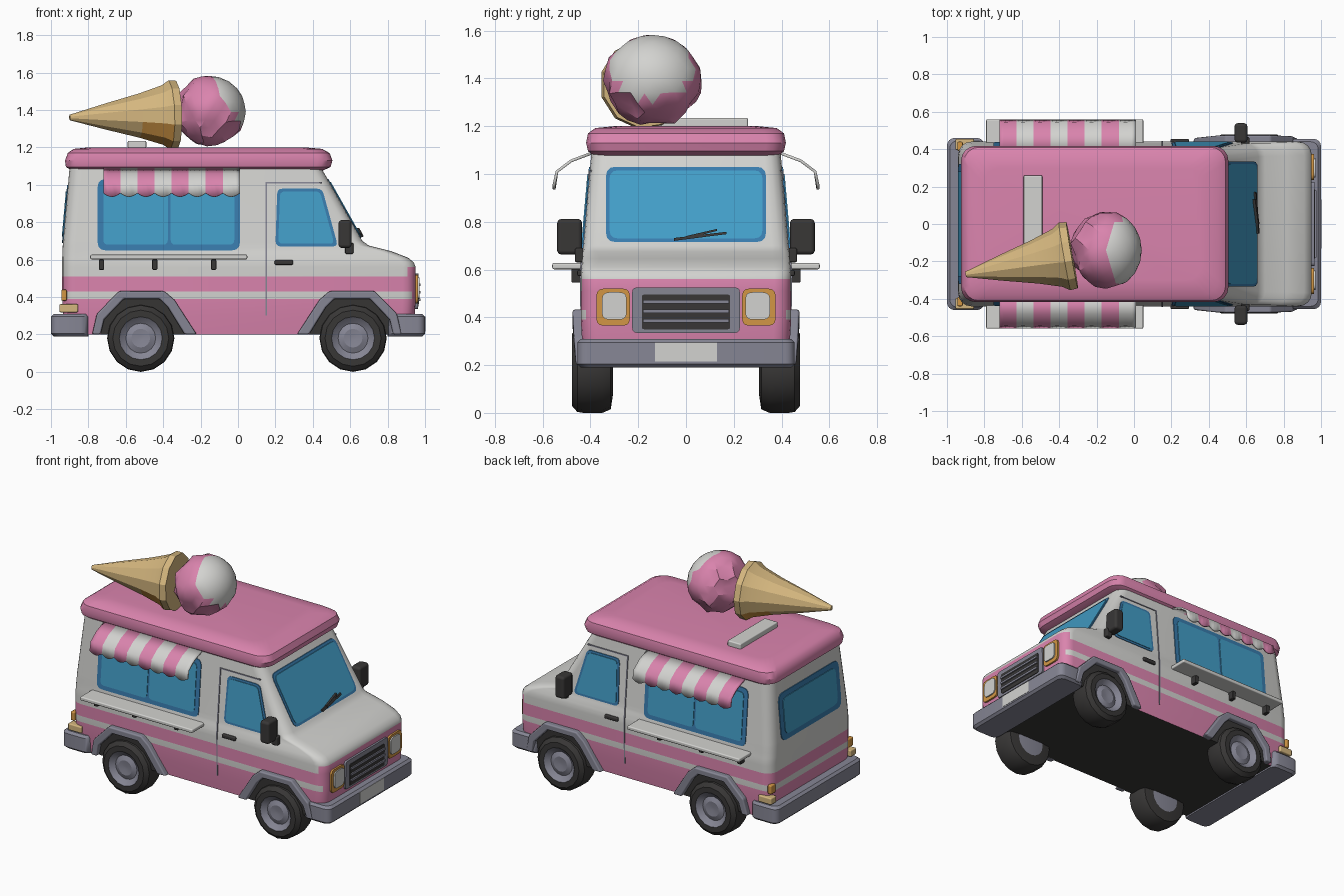
import bpy, bmesh, math
from mathutils import Vector, Matrix, noise

cube = bpy.data.objects.get("Cube")
if cube:
    bpy.data.objects.remove(cube, do_unlink=True)


def material(name, *rgb):
    m = bpy.data.materials.new(name)
    m.use_nodes = True
    m.diffuse_color = (*rgb, 1)
    m.node_tree.nodes["Principled BSDF"].inputs["Base Color"].default_value = (*rgb, 1)
    return m


WHITE = material("off_white", .65, .65, .63)
PINK = material("pink", .7, .23, .42)
GLASS = material("window_blue", .055, .34, .57)
FRAME = material("deep_blue", .04, .2, .42)
GREY = material("bumper_grey", .24, .24, .3)
DARK = material("rubber_black", .04, .038, .037)
WAFFLE = material("waffle_tan", .66, .47, .21)
ORANGE = material("lamp_orange", .65, .31, .06)


def finish(name, bm, mats, bevel=0, angle=35):
    bmesh.ops.recalc_face_normals(bm, faces=bm.faces)
    mesh = bpy.data.meshes.new(name)
    bm.to_mesh(mesh)
    bm.free()
    for m in mats:
        mesh.materials.append(m)
    for p in mesh.polygons:
        p.use_smooth = True
    mesh.set_sharp_from_angle(angle=math.radians(angle))
    ob = bpy.data.objects.new(name, mesh)
    bpy.context.scene.collection.objects.link(ob)
    if bevel:
        mod = ob.modifiers.new("soft_edges", "BEVEL")
        mod.width, mod.segments, mod.harden_normals = bevel, 2, True
    return ob


def bridge(bm, rings, closed=True):
    """Join equal loops of vertices with quads; returns the quads of each step."""
    steps = []
    for a, b in zip(rings, rings[1:]):
        n = len(a)
        steps.append([bm.faces.new((a[i], a[(i + 1) % n], b[(i + 1) % n], b[i]))
                      for i in range(n if closed else n - 1)])
    return steps


def loft(name, levels, radius, mats, rule=None):
    """Stack rounded rectangles given as (z, x_min, x_max, half_width)."""
    bm = bmesh.new()
    rings = []
    for z, x0, x1, w in levels:
        ring = []
        for k, (cx, cy) in enumerate(((x1 - radius, w - radius), (x0 + radius, w - radius),
                                      (x0 + radius, radius - w), (x1 - radius, radius - w))):
            for j in range(5):
                a = math.pi / 2 * (k + j / 4)
                ring.append(bm.verts.new((cx + radius * math.cos(a), cy + radius * math.sin(a), z)))
        rings.append(ring)
    bridge(bm, rings)
    bm.faces.new(rings[0][::-1])
    bm.faces.new(rings[-1])
    bm.normal_update()
    if rule:
        for f in bm.faces:
            f.material_index = rule(f.calc_center_median().z, f.normal)
    return finish(name, bm, mats)


def rounded(pts, r):
    """Round every corner of an outline."""
    out = []
    pts = [Vector(p) for p in pts]
    for i, p in enumerate(pts):
        a = p + (pts[i - 1] - p).normalized() * r
        b = p + (pts[(i + 1) % len(pts)] - p).normalized() * r
        out += [a * (1 - t) ** 2 + p * 2 * t * (1 - t) + b * t * t for t in (0, .33, .67, 1)]
    return out


def rect(u0, u1, z0, z1, r=0):
    pts = [(u0, z0), (u1, z0), (u1, z1), (u0, z1)]
    return rounded(pts, r) if r else pts


def panel(name, outline, place, depth, mat, inner=-.012, bevel=0):
    """Plate following the body wall chosen by place."""
    bm = bmesh.new()
    rings = [[bm.verts.new(place(u, z, d)) for u, z in outline] for d in (inner, depth)]
    bridge(bm, rings)
    bm.faces.new(rings[0][::-1])
    bm.faces.new(rings[1])
    return finish(name, bm, [mat], bevel)


def box(name, centre, size, mat, bevel=.008):
    bm = bmesh.new()
    bmesh.ops.create_cube(bm, size=1)
    bm.transform(Matrix.Translation(centre) @ Matrix.Diagonal((*size, 1)))
    return finish(name, bm, [mat], bevel)


def lathe(name, profile, matrix, segments, mats, rule, angle=35):
    """Spin (radius, height) points around the local z axis."""
    bm = bmesh.new()
    rings = [[bm.verts.new((r * math.cos(2 * math.pi * i / segments),
                            r * math.sin(2 * math.pi * i / segments), h)) for i in range(segments)]
             for r, h in profile]
    steps = bridge(bm, rings)
    bm.faces.new(rings[0][::-1])
    bm.faces.new(rings[-1])
    bm.transform(matrix)
    bm.normal_update()
    for k, faces in enumerate(steps):
        for f in faces:
            f.material_index = rule(k, f.normal)
    return finish(name, bm, mats, angle=angle)


# Van body
BODY = [(.2, -.92, .93, .425), (.3, -.935, .945, .435), (.39, -.94, .95, .44), (.43, -.94, .95, .44),
        (.51, -.94, .95, .44), (.56, -.94, .95, .44), (.585, -.94, .94, .44), (.61, -.94, .91, .437),
        (.645, -.938, .82, .434), (.675, -.937, .7, .432), (.7, -.935, .665, .43), (1.1, -.9, .44, .395)]


def section(z):
    for a, b in zip(BODY, BODY[1:]):
        if z <= b[0]:
            return Vector(a[1:]).lerp(Vector(b[1:]), (z - a[0]) / (b[0] - a[0]))
    return Vector(BODY[-1][1:])


def body_colour(z, n):
    if n.z < -.9:
        return 2
    if .39 < z < .43:
        return 1 if n.x > .7 else 0
    return 1 if z < .51 or (z < .56 and n.x > .3) else 0


loft("van_body", BODY, .07, [WHITE, PINK, DARK], body_colour)
loft("roof", [(1.075, -.885, .45, .385), (1.095, -.92, .495, .41), (1.13, -.925, .505, .418),
              (1.17, -.91, .49, .41), (1.192, -.88, .45, .38), (1.2, -.8, .36, .3)], .08, [PINK])
box("roof_vent", (-.54, .06, 1.215), (.1, .4, .04), WHITE)

# Bumpers and number plate
loft("nose_bumper", [(.19, .8, .985, .44), (.205, .8, 1, .455), (.295, .8, 1, .455),
                     (.31, .8, .985, .44)], .04, [GREY])
loft("tail_bumper", [(.19, -.985, -.8, .445), (.205, -1, -.8, .46), (.295, -1, -.8, .46),
                     (.31, -.985, -.8, .445)], .04, [GREY])
box("number_plate", (.998, 0, .255), (.008, .26, .08), WHITE, 0)


def nose(u, z, d):
    return section(z)[1] + d, u, z


def tail(u, z, d):
    return section(z)[0] - d, u, z


# Windscreen, wipers and rear window
panel("windscreen_frame", rect(-.335, .335, .715, 1.03, .04), nose, .005, FRAME)
panel("windscreen", rect(-.32, .32, .73, 1.015, .035), nose, .009, GLASS)
panel("wiper_long", [(-.05, .72), (.17, .748), (.17, .758), (-.05, .732)], nose, .018, DARK)
panel("wiper_short", [(.0, .728), (.13, .762), (.13, .77), (0, .74)], nose, .022, DARK)
panel("rear_window_frame", rect(-.32, .32, .69, 1.0, .05), tail, .005, FRAME)
panel("rear_window", rect(-.28, .28, .725, .965, .04), tail, .009, GLASS)

# Grille
panel("grille_frame", rect(-.225, .225, .335, .525, .02), nose, .014, GREY)
panel("grille_opening", rect(-.185, .185, .35, .495, .01), nose, .018, DARK)
for k in range(3):
    z = .385 + k * .04
    panel("grille_slat", rect(-.18, .18, z - .007, z + .007), nose, .026, GREY)

ARCH_OUT = [(-.3, .2), (-.18, .385), (-.125, .432), (.115, .432), (.235, .31), (.26, .2)]
ARCH_IN = [(-.235, .2), (-.145, .345), (-.1, .39), (.09, .39), (.195, .28), (.215, .2)]
TYRE = [(.012, .458), (.05, .463), (.08, .45), (.105, .468), (.115, .478), (.15, .478),
        (.176, .455), (.18, .43), (.18, .35), (.165, .315), (.1, .305)]

for s, label in ((-1, "front"), (1, "back")):
    def wall(u, z, d):
        return u, s * (section(z)[2] + d), z

    # Wheels and arches
    for cx, m, end in ((.615, 1, "nose"), (-.52, -1, "tail")):
        spin = Vector((0, s, 0)).to_track_quat('Z', 'X').to_matrix().to_4x4()
        lathe(f"{label}_{end}_wheel", TYRE, Matrix.Translation((cx, 0, .18)) @ spin, 16,
              [GREY, DARK], lambda k, n: 0 if k < 4 else 1, 30)
        outer = [(cx + m * u, z) for u, z in ARCH_OUT]
        inner = [(cx + m * u, z) for u, z in ARCH_IN]
        panel(f"{label}_{end}_wheel_well", inner, wall, .006, DARK)
        panel(f"{label}_{end}_arch", outer + inner[::-1], wall, .035, GREY, -.02, .01)

    # Headlights and rear lamps
    panel(f"{label}_headlight_rim", rect(s * .305 - .07, s * .305 + .07, .365, .52, .03), nose, .012, ORANGE)
    panel(f"{label}_headlight", rect(s * .3 - .052, s * .3 + .052, .39, .505, .03), nose, .02, WHITE)
    box(f"{label}_rear_lamp", (-.905, s * .425, .34), (.1, .06, .045), WAFFLE)
    box(f"{label}_rear_marker", (-.93, s * .415, .41), (.03, .05, .06), ORANGE)

    # Serving window
    panel(f"{label}_serving_frame", rect(-.75, .01, .65, 1.03, .04), wall, .005, FRAME)
    for x0, x1 in ((-.72, -.375), (-.36, -.02)):
        panel(f"{label}_serving_pane", rect(x0, x1, .68, 1.0, .025), wall, .009, GLASS)

    # Counter and brackets
    box(f"{label}_counter", (-.37, s * .49, .614), (.84, .14, .026), WHITE)
    for x in (-.73, -.445, -.13):
        box(f"{label}_counter_bracket", (x, s * .455, .573), (.028, .05, .055), DARK, .005)

    # Striped awning with a scalloped hem
    bm = bmesh.new()
    columns = 32
    rows = []
    for k, (y, z) in enumerate(((.4, 1.085), (.48, 1.055), (.54, 1.01), (.552, .955))):
        rows.append([bm.verts.new((-.72 + .73 * i / columns, s * y,
                                   z - (.02 * math.sin(math.pi * (i % 4) / 4) if k == 3 else 0)))
                     for i in range(columns + 1)])
    for faces in bridge(bm, rows, False):
        for i, f in enumerate(faces):
            f.material_index = i // 4 % 2
    awning = finish(f"{label}_awning", bm, [PINK, WHITE], angle=50)
    solid = awning.modifiers.new("cloth", "SOLIDIFY")
    solid.thickness, solid.offset = .012, 0

    # Cab door, seams and mirror
    panel(f"{label}_door_frame", rounded([(.2, .67), (.535, .67), (.45, .98), (.21, .98)], .03),
          wall, .005, FRAME)
    panel(f"{label}_door_window", rounded([(.215, .685), (.515, .685), (.438, .965), (.225, .965)], .025),
          wall, .009, GLASS)
    for u0, u1, z0, z1 in ((.148, .156, .3, .585), (.148, .156, .585, 1.015), (.156, .45, 1.008, 1.015)):
        panel(f"{label}_door_seam", rect(u0, u1, z0, z1), wall, .005, GREY)
    box(f"{label}_door_handle", (.245, s * .443, .585), (.1, .025, .026), DARK)
    box(f"{label}_mirror", (.572, s * .487, .737), (.07, .105, .15), DARK, .018)
    box(f"{label}_mirror_arm", (.595, s * .44, .66), (.045, .05, .06), DARK)

# Waffle cone lying on the roof
tip, rim = Vector((-.9, -.27, 1.36)), Vector((-.33, -.17, 1.375))
axis = rim - tip
span = axis.length
lathe("waffle_cone", [(.015, 0), (.07, .33 * span), (.12, .65 * span), (.16, .86 * span),
                      (.187, .93 * span), (.183, span), (.15, span)],
      Matrix.Translation(tip) @ axis.to_track_quat('Z', 'Y').to_matrix().to_4x4(), 11,
      [WAFFLE, ORANGE], lambda k, n: 1 if k in (2, 3) and n.z < -.45 else 0, 25)

# Lumpy scoop with a white topping
bm = bmesh.new()
bmesh.ops.create_icosphere(bm, subdivisions=3, radius=1)
top_dir = Vector((.82, -.08, .55)).normalized()
for f in bm.faces:
    c = f.calc_center_median().normalized()
    f.material_index = int(c.dot(top_dir) + .15 * noise.noise(c * 4) > .55)
for v in bm.verts:
    topped = any(f.material_index for f in v.link_faces)
    v.co *= (1.02 if topped else .98 + .16 * noise.noise(v.co * 2.6))
bm.transform(Matrix.Translation((-.15, -.14, 1.39)) @ Matrix.Diagonal((.188, .205, .188, 1)))
finish("ice_cream_scoop", bm, [PINK, WHITE], angle=28)
